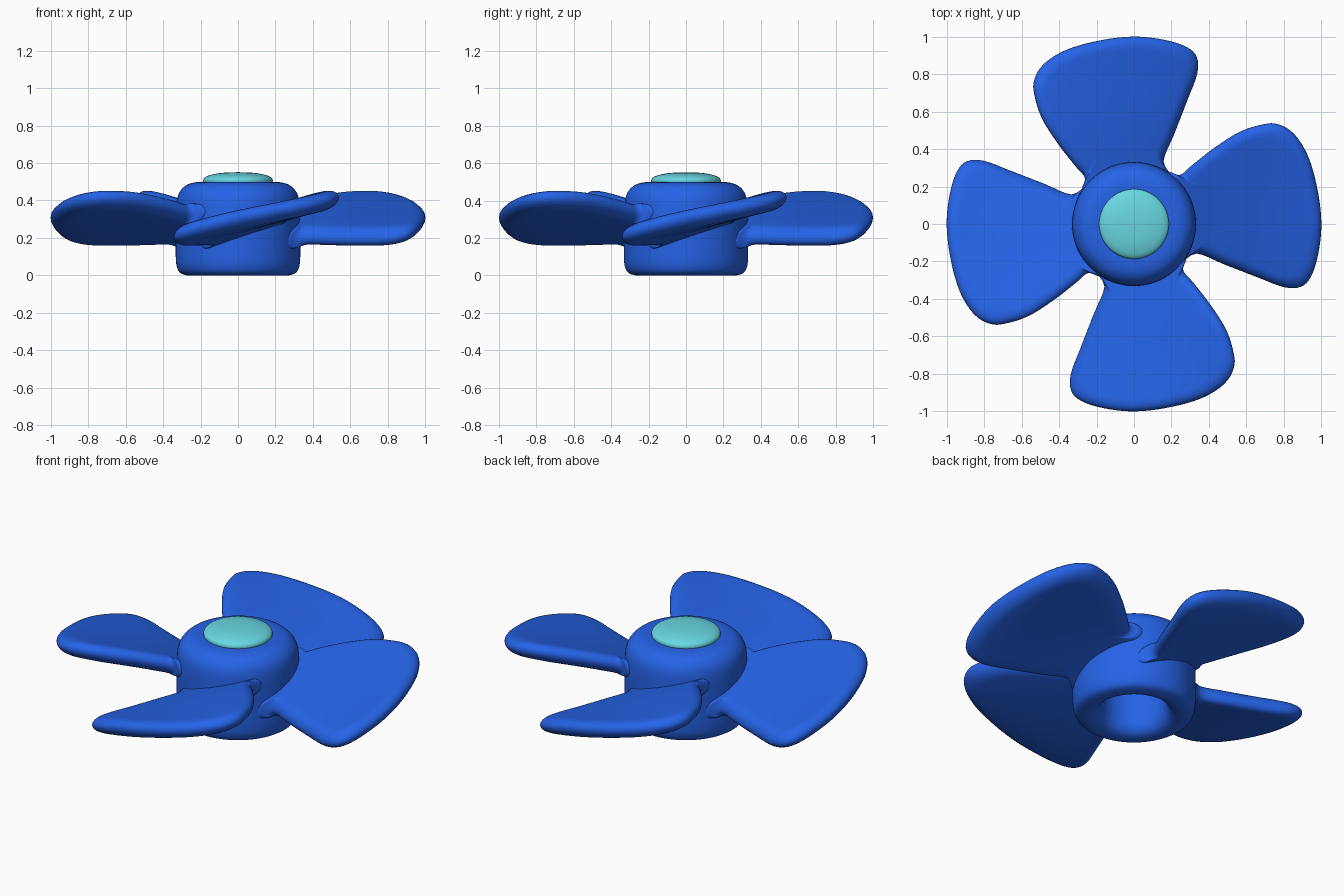
import bpy, bmesh, math
from mathutils import Vector, Matrix

if "Cube" in bpy.data.objects:
    bpy.data.objects.remove(bpy.data.objects["Cube"])


def material(name, rgb):
    m = bpy.data.materials.new(name)
    m.diffuse_color = (*rgb, 1)
    m.use_nodes = True
    m.node_tree.nodes["Principled BSDF"].inputs["Base Color"].default_value = m.diffuse_color
    return m


blue = material("bright blue", (0.0185, 0.125, 0.80))
aqua = material("pale aqua", (0.14, 0.68, 0.76))


def smooth_path(pts, closed, n):
    """Catmull-Rom curve through 2D points."""
    pts = [Vector(p) for p in pts]
    k = len(pts)
    get = (lambda i: pts[i % k]) if closed else (lambda i: pts[max(0, min(k - 1, i))])
    out = []
    for i in range(k if closed else k - 1):
        a, b, c, d = get(i - 1), get(i), get(i + 1), get(i + 2)
        for j in range(n):
            t = j / n
            out.append(0.5 * (2 * b + (c - a) * t + (2 * a - 5 * b + 4 * c - d) * t * t
                              + (3 * b - a - 3 * c + d) * t ** 3))
    if not closed:
        out.append(pts[-1])
    return out


def finish(bm, name, mat):
    bmesh.ops.remove_doubles(bm, verts=bm.verts, dist=1e-5)
    bmesh.ops.recalc_face_normals(bm, faces=bm.faces)
    for f in bm.faces:
        f.smooth = True
    me = bpy.data.meshes.new(name)
    bm.to_mesh(me)
    bm.free()
    me.materials.append(mat)
    ob = bpy.data.objects.new(name, me)
    bpy.context.collection.objects.link(ob)
    return ob


def lathe(name, profile, mat, steps=72):
    bm = bmesh.new()
    vs = [bm.verts.new((r, 0, z)) for r, z in profile]
    es = [bm.edges.new(p) for p in zip(vs, vs[1:])]
    bmesh.ops.spin(bm, geom=vs + es, axis=(0, 0, 1), cent=(0, 0, 0),
                   angle=math.tau, steps=steps, use_merge=False)
    return finish(bm, name, mat)


# hub: rounded drum with a shaft hole in its underside
hub_outer = smooth_path([(0.178, 0.39), (0.178, 0.2), (0.178, 0.09), (0.19, 0.04), (0.215, 0.012),
                         (0.25, 0.0), (0.28, 0.002), (0.31, 0.015), (0.326, 0.045), (0.332, 0.09),
                         (0.332, 0.2), (0.33, 0.36), (0.322, 0.42), (0.305, 0.455),
                         (0.275, 0.482), (0.235, 0.496), (0.19, 0.499)], False, 3)
lathe("hub", [(0, 0.4), (0.168, 0.4)] + [tuple(p) for p in hub_outer] + [(0, 0.499)], blue)

# domed cap on top of the hub
cap = smooth_path([(0.184, 0.495), (0.186, 0.508), (0.178, 0.522), (0.15, 0.535),
                   (0.09, 0.547), (0, 0.551)], False, 4)
lathe("cap", [(0, 0.49)] + [(max(0, r), z) for r, z in cap], aqua)

# blade outline seen from above (front blade), flared where it meets the hub
outline = smooth_path([
    (-0.10, -0.22), (-0.20, -0.25), (-0.158, -0.335), (-0.215, -0.48), (-0.285, -0.66),
    (-0.337, -0.80), (-0.335, -0.89), (-0.28, -0.945), (-0.16, -0.983), (0.0, -1.0),
    (0.18, -0.98), (0.36, -0.93), (0.48, -0.855), (0.532, -0.77), (0.532, -0.69),
    (0.49, -0.56), (0.40, -0.42), (0.31, -0.305), (0.262, -0.245), (0.28, -0.18),
    (0.25, -0.12), (0.18, -0.15), (0.10, -0.21)], True, 4)
centre = Vector((0.08, -0.6))


def pitch(x, y):
    """Height of the twisted middle surface of the blade."""
    v = -y
    return 0.197 + (0.40 - 0.195 * v) * (x + 0.05 + 0.35 * v) + 0.03 * v ** 8


def blade(name, angle):
    bm = bmesh.new()
    half, edge = 0.051, 0.17
    ins = [edge * (1 - math.cos(math.pi / 2 * i / 6)) for i in range(7)] + [0.4, 0.6, 0.8]
    levels = [(d, -1) for d in reversed(ins)] + [(d, 1) for d in ins[1:]]
    loops = []
    for d, side in levels:
        h = half * math.sqrt(max(0, 1 - (1 - min(d / edge, 1)) ** 2))
        ring = []
        for p in outline:
            q = centre + (p - centre) * (1 - d)
            ring.append(bm.verts.new((q.x, q.y, pitch(q.x, q.y) + side * h)))
        loops.append(ring)
    n = len(outline)
    for a, b in zip(loops, loops[1:]):
        for i in range(n):
            bm.faces.new((a[i], a[(i + 1) % n], b[(i + 1) % n], b[i]))
    for ring, side in ((loops[0], -1), (loops[-1], 1)):
        mid = bm.verts.new((*centre, pitch(*centre) + side * half))
        for i in range(n):
            bm.faces.new((ring[i], ring[(i + 1) % n], mid))
    bm.transform(Matrix.Rotation(angle, 4, 'Z'))
    return finish(bm, name, blue)


# four blades around the hub
for i, side in enumerate(("front", "right", "back", "left")):
    blade(side + "_blade", i * math.pi / 2)
